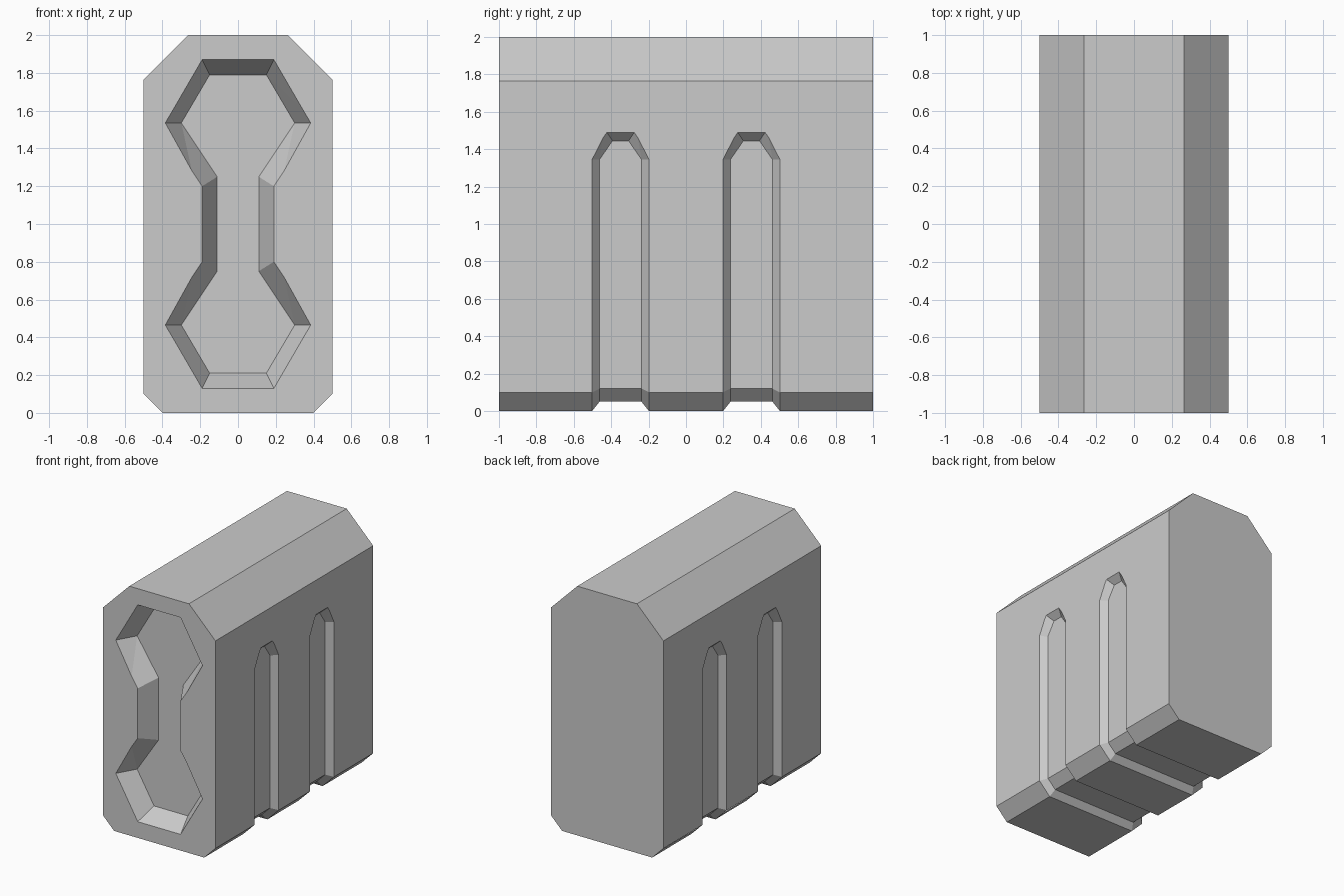
import bpy
import bmesh
from mathutils import Vector

cube = bpy.data.objects.get("Cube")
if cube:
    bpy.data.objects.remove(cube, do_unlink=True)

# Single flat grey
grey = bpy.data.materials.new("light_grey")
grey.use_nodes = True
colour = (0.6, 0.6, 0.6, 1)
grey.diffuse_color = colour
grey.node_tree.nodes["Principled BSDF"].inputs["Base Color"].default_value = colour


def loft(name, rings):
    """Closed solid through matching rings of points, capped at both ends."""
    bm = bmesh.new()
    loops = [[bm.verts.new(p) for p in ring] for ring in rings]
    n = len(loops[0])
    for a, b in zip(loops, loops[1:]):
        for i in range(n):
            j = (i + 1) % n
            bm.faces.new((a[i], a[j], b[j], b[i]))
    bm.faces.new(loops[0])
    bm.faces.new(loops[-1])
    bmesh.ops.recalc_face_normals(bm, faces=bm.faces)
    mesh = bpy.data.meshes.new(name)
    bm.to_mesh(mesh)
    bm.free()
    mesh.materials.append(grey)
    obj = bpy.data.objects.new(name, mesh)
    bpy.context.collection.objects.link(obj)
    return obj


def mirrored(half):
    """Complete a right-hand profile with its left-hand copy."""
    return half + [(-x, z) for x, z in reversed(half)]


def overshoot(outer, inner, amount=0.4):
    """Continue a sloped wall past the surface so the cut is clean."""
    return outer + (outer - inner) * amount


def cut(target, cutter):
    bm = bmesh.new()
    bm.from_mesh(cutter.data)
    bmesh.ops.triangulate(bm, faces=bm.faces)
    bm.to_mesh(cutter.data)
    bm.free()
    cutter.hide_render = True
    mod = target.modifiers.new("cut", 'BOOLEAN')
    mod.operation = 'DIFFERENCE'
    mod.solver = 'EXACT'
    mod.object = cutter
    bpy.context.view_layer.objects.active = target
    bpy.ops.object.modifier_apply(modifier=mod.name)
    bpy.data.objects.remove(cutter, do_unlink=True)


# Chamfered body
profile = mirrored([(0.265, 2), (0.5, 1.765), (0.5, 0.1), (0.4, 0)])
body = loft("body", [[(x, y, z) for x, z in profile] for y in (-1, 1)])

# Waisted front recess with sloping walls
rim = mirrored([(0.19, 1.87), (0.385, 1.535), (0.19, 1.2),
                (0.19, 0.8), (0.385, 0.465), (0.19, 0.13)])
floor = mirrored([(0.15, 1.79), (0.30, 1.535), (0.11, 1.25),
                  (0.11, 0.75), (0.30, 0.465), (0.15, 0.21)])
front = [Vector((x, -1, z)) for x, z in rim]
deep = [Vector((x, -0.85, z)) for x, z in floor]
cut(body, loft("recess_cutter", [[overshoot(a, b) for a, b in zip(front, deep)], deep]))

# Grooves running down each side and across the underside:
# stations of (x, z, half width) at the surface and at the groove floor
surface = [(0.5, 1.49, 0.073), (0.5, 1.345, 0.152), (0.5, 0.1, 0.152), (0.4, 0, 0.152)]
bed = [(0.45, 1.445, 0.043), (0.45, 1.345, 0.112), (0.45, 0.12, 0.112), (0.38, 0.05, 0.112)]
for centre in (-0.35, 0.35):
    rings = []
    for (ox, oz, ow), (ix, iz, iw) in zip(surface, bed):
        ring = []
        for side in (-1, 1):
            outer = Vector((ox, centre + side * ow, oz))
            inner = Vector((ix, centre + side * iw, iz))
            ring.append((overshoot(outer, inner), inner))
        rings.append([ring[0][0], ring[1][0], ring[1][1], ring[0][1]])
    rings += [[Vector((-p.x, p.y, p.z)) for p in r] for r in reversed(rings)]
    cut(body, loft("groove_cutter", rings))
